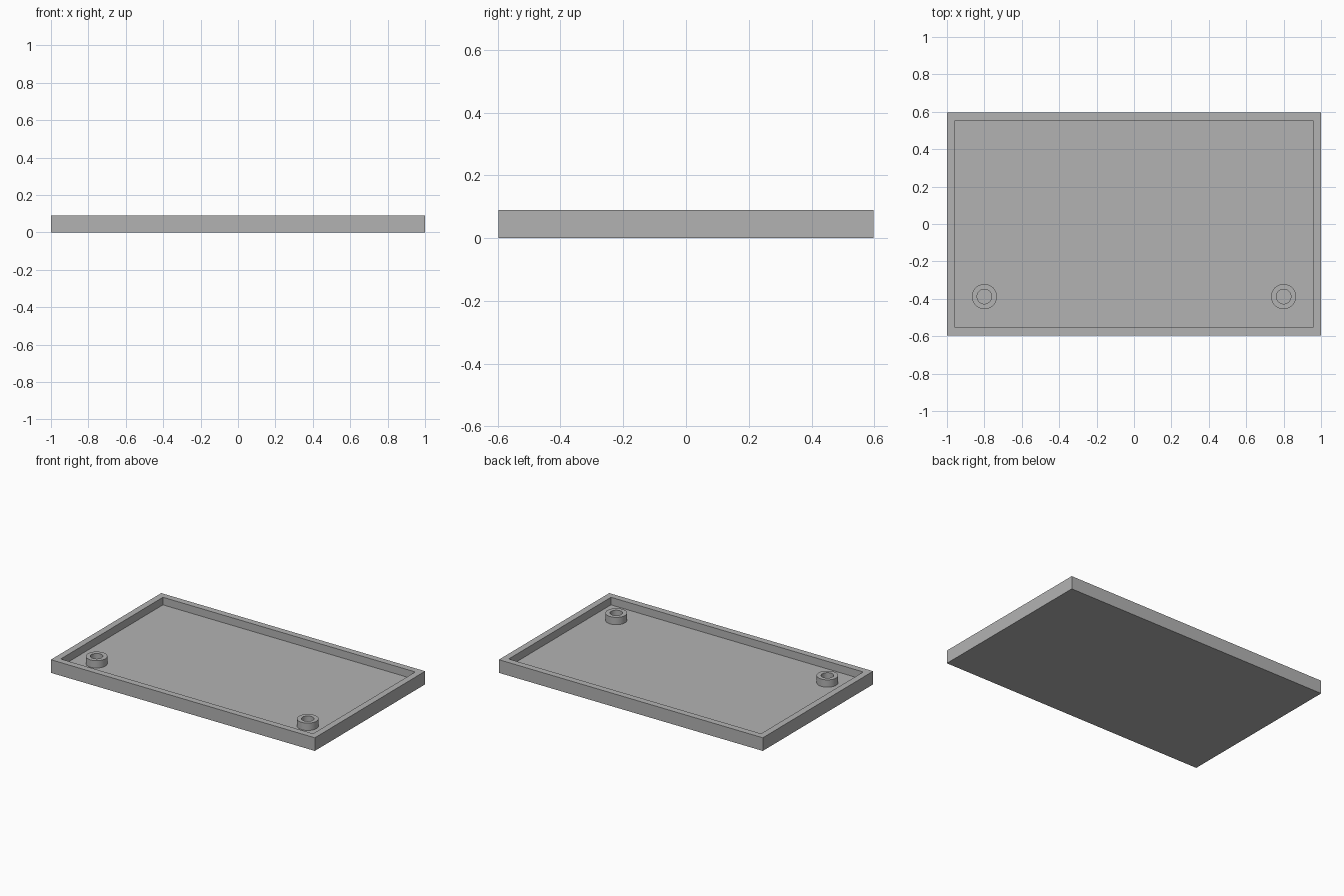
import bpy
import bmesh
from math import radians

cube = bpy.data.objects.get("Cube")
if cube:
    bpy.data.objects.remove(cube, do_unlink=True)

# Overall sizes
HALF_X, HALF_Y, HEIGHT = 1.0, 0.597, 0.09
WALL, FLOOR = 0.044, 0.038
POST_X, POST_Y, POST_TOP = 0.8, -0.388, 0.088
POST_R, HOLE_R = 0.067, 0.039

grey = bpy.data.materials.new("plain grey")
grey.use_nodes = True
colour = (0.45, 0.45, 0.45, 1)
grey.diffuse_color = colour
grey.node_tree.nodes["Principled BSDF"].inputs["Base Color"].default_value = colour


def make_object(name, bm):
    bmesh.ops.recalc_face_normals(bm, faces=bm.faces[:])
    mesh = bpy.data.meshes.new(name)
    bm.to_mesh(mesh)
    bm.free()
    mesh.materials.append(grey)
    obj = bpy.data.objects.new(name, mesh)
    bpy.context.collection.objects.link(obj)
    return obj


# Tray: a box whose top is inset for the rim and pushed down to the floor
bm = bmesh.new()
bmesh.ops.create_cube(bm, size=1)
for v in bm.verts:
    v.co.x *= 2 * HALF_X
    v.co.y *= 2 * HALF_Y
    v.co.z = HEIGHT if v.co.z > 0 else 0
bm.normal_update()
top = max(bm.faces, key=lambda f: f.calc_center_median().z)
bmesh.ops.inset_region(bm, faces=[top], thickness=WALL, use_even_offset=True)
inner = extruded = bmesh.ops.extrude_discrete_faces(bm, faces=[top])["faces"][0]
for v in inner.verts:
    v.co.z = FLOOR
make_object("tray", bm)


# Hollow posts: a ring profile spun round the post axis
def make_post(name, x):
    bm = bmesh.new()
    profile = [(POST_R, FLOOR), (POST_R, POST_TOP), (HOLE_R, POST_TOP), (HOLE_R, FLOOR)]
    verts = [bm.verts.new((x + r, POST_Y, z)) for r, z in profile]
    edges = [bm.edges.new(pair) for pair in zip(verts, verts[1:])]
    bmesh.ops.spin(bm, geom=verts + edges, cent=(x, POST_Y, 0), axis=(0, 0, 1),
                   angle=radians(360), steps=48, use_merge=True)
    bmesh.ops.remove_doubles(bm, verts=bm.verts[:], dist=0.0001)
    obj = make_object(name, bm)
    # An open ring needs its outer wall facing away from the axis
    outer = next(p for p in obj.data.polygons
                 if abs(p.normal.z) < 0.5 and (p.center.x - x) ** 2
                 + (p.center.y - POST_Y) ** 2 > (POST_R * 0.9) ** 2)
    if outer.normal.x * (outer.center.x - x) + outer.normal.y * (outer.center.y - POST_Y) < 0:
        obj.data.flip_normals()
    bpy.ops.object.select_all(action="DESELECT")
    obj.select_set(True)
    bpy.context.view_layer.objects.active = obj
    bpy.ops.object.shade_smooth_by_angle(angle=radians(30))


make_post("left_post", POST_X)
make_post("right_post", -POST_X)
